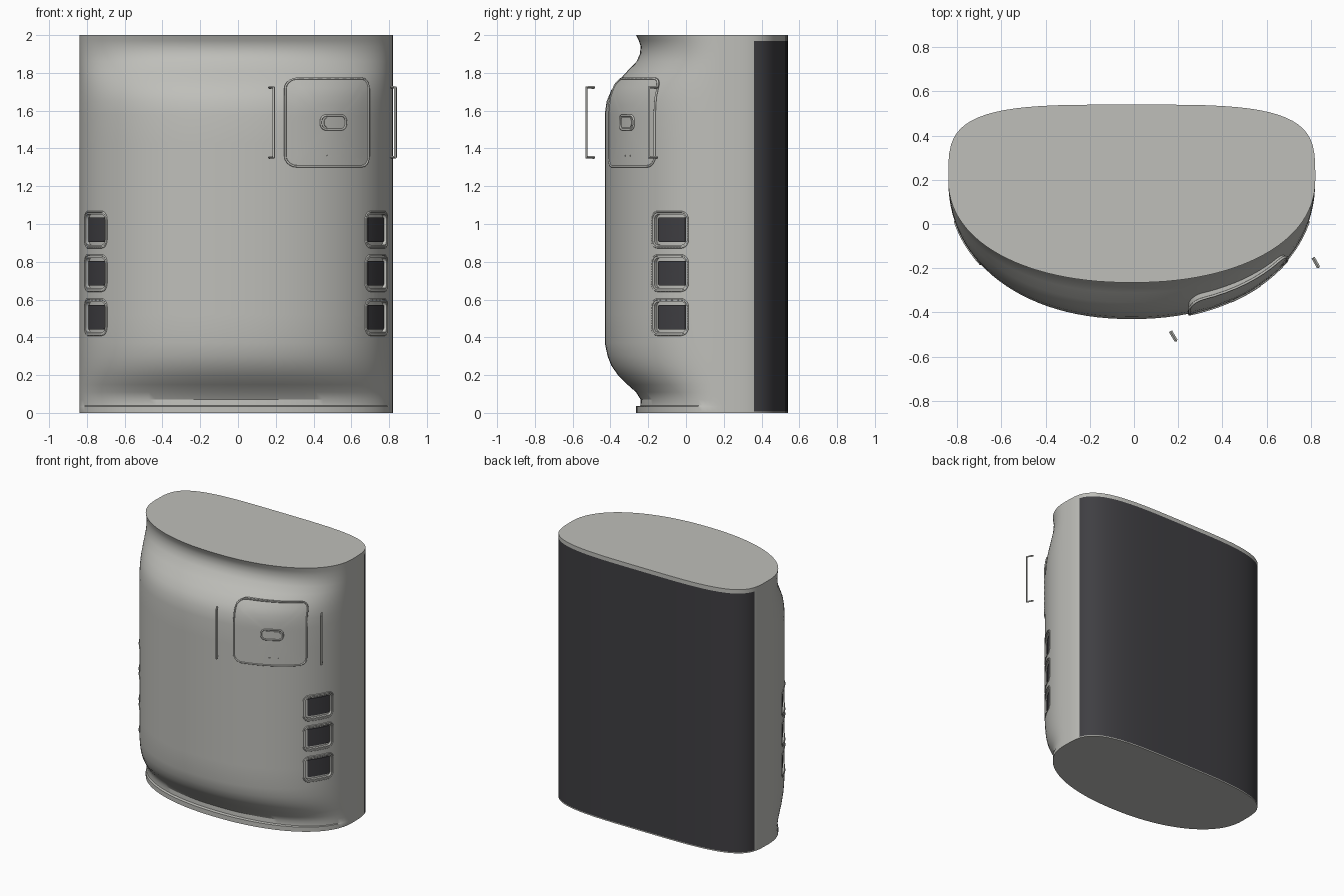
import bpy, bmesh
from math import sin, cos, pi, asin, radians
from mathutils import Vector

cube = bpy.data.objects.get("Cube")
if cube:
    bpy.data.objects.remove(cube, do_unlink=True)


def material(name, rgb):
    m = bpy.data.materials.new(name)
    m.use_nodes = True
    m.diffuse_color = (*rgb, 1)
    m.node_tree.nodes["Principled BSDF"].inputs["Base Color"].default_value = (*rgb, 1)
    return m


GREY = material("light grey shell", (0.52, 0.52, 0.49))
DARK = material("charcoal panel", (0.05, 0.049, 0.055))

# Plan is a rounded D: wide front arc and a squarer back
CX, HALF, MID, BACK = -0.01, 0.83, 0.2, 0.34
FRONT_POW, BACK_POW = 2 / 2.15, 2 / 3.8
PANEL_Y, PANEL_TOP = 0.36, 1.97
# Front edge (height, y) from plinth to lid
PROFILE = [(0, -.265), (.035, -.265), (.038, -.242), (.07, -.24), (.11, -.265),
           (.15, -.31), (.2, -.36), (.25, -.395), (.3, -.415), (.37, -.43),
           (1.58, -.43), (1.65, -.42), (1.71, -.395), (1.76, -.355), (1.81, -.31),
           (1.86, -.262), (1.9, -.244), (1.94, -.24), (PANEL_TOP, -.25), (2, -.265)]


def front_y(z):
    for (z0, y0), (z1, y1) in zip(PROFILE, PROFILE[1:]):
        if z <= z1:
            return y0 + (y1 - y0) * (z - z0) / (z1 - z0)
    return PROFILE[-1][1]


def power(v, p):
    return abs(v) ** p * (1 if v >= 0 else -1)


def front_point(t, z, off=0.0, lag=0.0):
    """Point on the front arc at angle t, pushed outwards by off."""
    depth = MID - front_y(z - lag)

    def at(a):
        return Vector((CX + HALF * power(cos(a), FRONT_POW),
                       MID - depth * power(sin(a), FRONT_POW), z))
    tangent = at(t + .01) - at(t - .01)
    normal = Vector((-tangent.y, tangent.x, 0)).normalized()
    if normal.dot(Vector((cos(t), -sin(t), 0))) < 0:
        normal.negate()
    return at(t) + normal * off


def back_point(s, z):
    return Vector((CX + HALF * power(cos(s), BACK_POW),
                   MID + BACK * power(sin(s), BACK_POW), z))


def finish(bm, name, mats):
    bmesh.ops.recalc_face_normals(bm, faces=bm.faces)
    me = bpy.data.meshes.new(name)
    bm.to_mesh(me)
    bm.free()
    for m in mats:
        me.materials.append(m)
    ob = bpy.data.objects.new(name, me)
    bpy.context.collection.objects.link(ob)
    return ob


def smooth(ob, angle=30):
    bpy.ops.object.select_all(action='DESELECT')
    ob.select_set(True)
    bpy.context.view_layer.objects.active = ob
    bpy.ops.object.shade_smooth_by_angle(angle=radians(angle))


def bridge(bm, a, b):
    n = len(a)
    return [bm.faces.new((a[i], a[(i + 1) % n], b[(i + 1) % n], b[i])) for i in range(n)]


def rounded(t0, t1, z0, z1, r):
    """Rounded rectangle in (angle, height) with subdivided sides."""
    rt = min(r / 0.7, (t1 - t0) / 2)
    corners = [(t1 - rt, z1 - r, 0), (t0 + rt, z1 - r, 1), (t0 + rt, z0 + r, 2), (t1 - rt, z0 + r, 3)]
    arcs = [[(ct + rt * cos((q + k / 5) * pi / 2), cz + r * sin((q + k / 5) * pi / 2))
             for k in range(6)] for ct, cz, q in corners]
    loop = []
    for i, arc in enumerate(arcs):
        loop += arc
        (ta, za), (tb, zb) = arc[-1], arcs[(i + 1) % 4][0]
        loop += [(ta + (tb - ta) * k / 8, za + (zb - za) * k / 8) for k in range(1, 8)]
    return loop


def slab(bm, loop, low, high, lag=0.0):
    """Solid plate that follows the curved front, between two offsets."""
    ct = (min(p[0] for p in loop) + max(p[0] for p in loop)) / 2
    cz = (min(p[1] for p in loop) + max(p[1] for p in loop)) / 2
    outer = []
    for off in (low, high):
        rings = [[bm.verts.new(front_point(ct + (t - ct) * k / 5, cz + (z - cz) * k / 5, off, lag))
                  for t, z in loop] for k in range(5, 0, -1)]
        for a, b in zip(rings, rings[1:]):
            bridge(bm, a, b)
        centre = bm.verts.new(front_point(ct, cz, off, lag))
        last = rings[-1]
        for i in range(len(last)):
            bm.faces.new((last[i], last[(i + 1) % len(last)], centre))
        outer.append(rings[0])
    bridge(bm, *outer)


def wire(name, points, radius, closed=True, sides=1):
    cu = bpy.data.curves.new(name, 'CURVE')
    cu.dimensions = '3D'
    cu.bevel_depth, cu.bevel_resolution, cu.use_fill_caps = radius, sides, True
    sp = cu.splines.new('POLY')
    sp.points.add(len(points) - 1)
    for p, co in zip(sp.points, points):
        p.co = (*co, 1)
    sp.use_cyclic_u = closed
    sp.use_smooth = closed
    cu.materials.append(GREY)
    ob = bpy.data.objects.new(name, cu)
    bpy.context.collection.objects.link(ob)


# Shell: lofted D sections, dark back panel chosen by position
s0 = asin(((PANEL_Y - MID) / BACK) ** (1 / BACK_POW))
front_angles = [pi * i / 56 for i in range(57)]
back_angles = [pi - s0 * (k / 4) ** 2 for k in range(1, 4)]
back_angles += [pi - s0 - (pi - 2 * s0) * k / 30 for k in range(31)]
back_angles += [s0 * (k / 4) ** 2 for k in (3, 2, 1)]
heights = sorted({z for z, _ in PROFILE} | {.008} | {.37 + 1.21 * k / 8 for k in range(1, 8)})
bm = bmesh.new()
rings = [[bm.verts.new(front_point(t, z)) for t in front_angles] +
         [bm.verts.new(back_point(s, z)) for s in back_angles] for z in heights]
for a, b in zip(rings, rings[1:]):
    for f in bridge(bm, a, b):
        c = f.calc_center_median()
        f.material_index = int(c.y > PANEL_Y and .008 < c.z < PANEL_TOP)
bm.faces.new(rings[0])
bm.faces.new(rings[-1])
shell = finish(bm, "shell", [GREY, DARK])

# Side windows: recess, dark pane and raised rim, three on each side
cutters, panes = bmesh.new(), bmesh.new()
for zc in (.97, .74, .507):
    for side in ("left", "right"):
        def place(loop):
            return loop if side == "left" else [(pi - t, z) for t, z in loop]
        slab(cutters, place(rounded(.298, .595, zc - .08, zc + .08, .025)), -.02, .03)
        slab(panes, place(rounded(.31, .57, zc - .065, zc + .065, .008)), -.024, -.012)
        rim = place(rounded(.28, .62, zc - .094, zc + .094, .04))
        wire(side + "_window_rim", [front_point(t, z) for t, z in rim], .005)
finish(panes, "window_panes", [DARK])
cutter = finish(cutters, "window_cutter", [GREY])
cutter.hide_render = True
cut = shell.modifiers.new("window recesses", 'BOOLEAN')
cut.operation, cut.solver, cut.object = 'DIFFERENCE', 'EXACT', cutter
bpy.context.view_layer.objects.active = shell
bpy.ops.object.modifier_apply(modifier=cut.name)
bpy.data.objects.remove(cutter, do_unlink=True)
smooth(shell)

# Access door with outline, latch and two small marks
LAG = .03
bm = bmesh.new()
door_loop = rounded(.588, 1.28, 1.305, 1.77, .055)
slab(bm, door_loop, -.03, .003, LAG)
smooth(finish(bm, "door", [GREY]))
wire("door_outline", [front_point(t, z, .003, LAG) for t, z in door_loop], .006)
latch_loop = rounded(.825, 1.03, 1.5, 1.575, .03)
wire("latch_outline", [front_point(t, z, .004, LAG) for t, z in latch_loop], .006)
bm = bmesh.new()
slab(bm, rounded(.85, 1.005, 1.511, 1.564, .02), -.01, .008, LAG)
for t in (.87, .94):
    slab(bm, rounded(t, t + .045, 1.357, 1.364, .003), 0, .006, LAG)
smooth(finish(bm, "latch_and_marks", [GREY]))

# Bracket handles either side of the door
for name, root, tip in (("inner_handle", (.165, -.485), (.19, -.527)),
                        ("outer_handle", (.81, -.152), (.834, -.195))):
    path = [(*root, 1.353), (*tip, 1.353), (*tip, 1.723), (*root, 1.723)]
    wire(name, path, .008, closed=False, sides=0)
